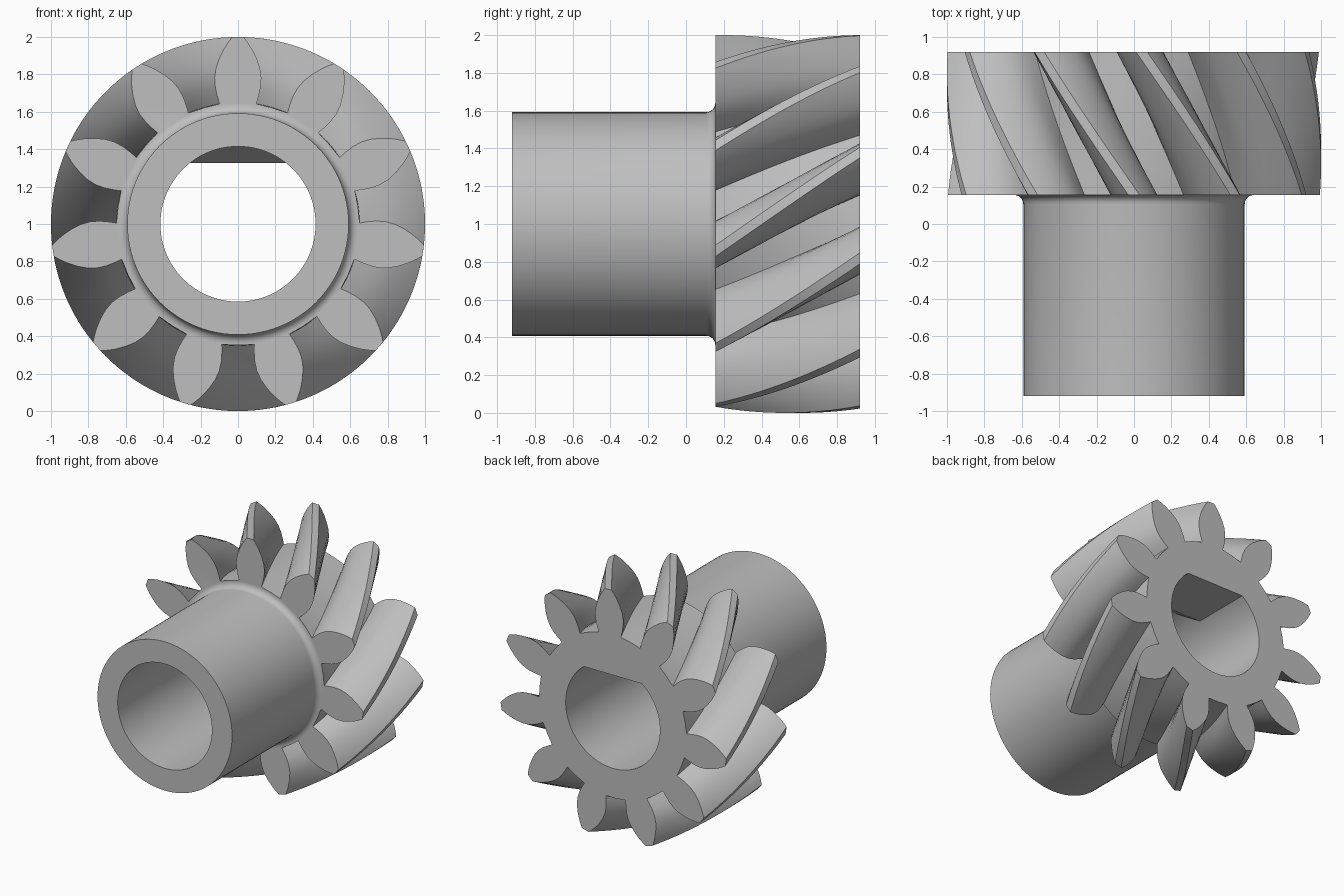
import bpy, bmesh
from math import sin, cos, pi, radians, asin

if "Cube" in bpy.data.objects:
    bpy.data.objects.remove(bpy.data.objects["Cube"], do_unlink=True)

TEETH = 11
FRONT, BACK = 0.155, 0.92          # gear face positions along y
TWIST = radians(30.4)              # helix rotation across the gear
BORE = 0.415

steel = bpy.data.materials.new("plain_grey_steel")
steel.use_nodes = True
steel.diffuse_color = (0.52, 0.52, 0.52, 1)
steel.node_tree.nodes["Principled BSDF"].inputs["Base Color"].default_value = (0.52, 0.52, 0.52, 1)


def polar(r, a, y):
    return (r * cos(a), y, 1 + r * sin(a))


def loft(name, rings):
    """Closed solid through equal-length rings of points, capped at both ends."""
    bm = bmesh.new()
    loops = [[bm.verts.new(p) for p in ring] for ring in rings]
    n = len(loops[0])
    for a, b in zip(loops, loops[1:]):
        for i in range(n):
            j = (i + 1) % n
            bm.faces.new((a[i], a[j], b[j], b[i]))
    bm.faces.new(loops[0])
    bm.faces.new(loops[-1])
    bmesh.ops.recalc_face_normals(bm, faces=bm.faces)
    mesh = bpy.data.meshes.new(name)
    bm.to_mesh(mesh)
    bm.free()
    obj = bpy.data.objects.new(name, mesh)
    bpy.context.collection.objects.link(obj)
    mesh.materials.append(steel)
    return obj


def lathe(name, profile, segments=96):
    """Round solid along y from (radius, y) pairs."""
    return loft(name, [[polar(r, 2 * pi * i / segments, y) for i in range(segments)]
                       for r, y in profile])


def combine(target, other, operation):
    """Apply a boolean and discard the helper."""
    mod = target.modifiers.new(operation, "BOOLEAN")
    mod.operation, mod.object, mod.solver = operation, other, "EXACT"
    bpy.ops.object.select_all(action="DESELECT")
    bpy.context.view_layer.objects.active = target
    target.select_set(True)
    bpy.ops.object.modifier_apply(modifier=mod.name)
    bpy.data.objects.remove(other, do_unlink=True)


# Tooth flank: (radius, half width) from root to tip
flank = [(0.65, 0.098), (0.69, 0.11), (0.74, 0.121), (0.79, 0.125), (0.84, 0.118),
         (0.89, 0.1), (0.94, 0.074), (0.975, 0.05), (1.0, 0.03)]
half_tooth = [(r, asin(w / r)) for r, w in flank]
tooth = [(r, -a) for r, a in half_tooth] + [(1.0, 0)] + [(r, a) for r, a in reversed(half_tooth)]
tooth.append((0.648, pi / TEETH))  # middle of the root gap
outline = [(r, a + pi / 2 + 2 * pi * k / TEETH) for k in range(TEETH) for r, a in tooth]

# Helical gear
LAYERS = 16
gear = loft("helical_gear_with_hub", [
    [polar(r, a + TWIST * k / LAYERS, FRONT + (BACK - FRONT) * k / LAYERS) for r, a in outline]
    for k in range(LAYERS + 1)])

# Hub with a fillet where it meets the gear
FILLET = 0.048
fillet = [(0.592 + FILLET * (1 - cos(t * pi / 12)), FRONT - FILLET + FILLET * sin(t * pi / 12))
          for t in range(7)]
hub = lathe("hub", [(0.592, -0.92)] + fillet + [(0.64, 0.5)])
combine(gear, hub, "UNION")

# Bore with a flat along the back part
bore = lathe("bore_cutter", [(BORE, -1.2), (BORE, 1.2)])
flat_profile = [(0.26, 1.43), (0.44, 1.327), (1.3, 1.327), (1.3, 1.6), (0.26, 1.6)]
flat = loft("flat_key", [[(x, y, z) for y, z in flat_profile] for x in (-0.6, 0.6)])
combine(bore, flat, "DIFFERENCE")
combine(gear, bore, "DIFFERENCE")

# Smooth curved surfaces, crisp machined edges
bpy.ops.object.select_all(action="DESELECT")
gear.select_set(True)
bpy.context.view_layer.objects.active = gear
bpy.ops.object.shade_smooth_by_angle(angle=radians(25))
